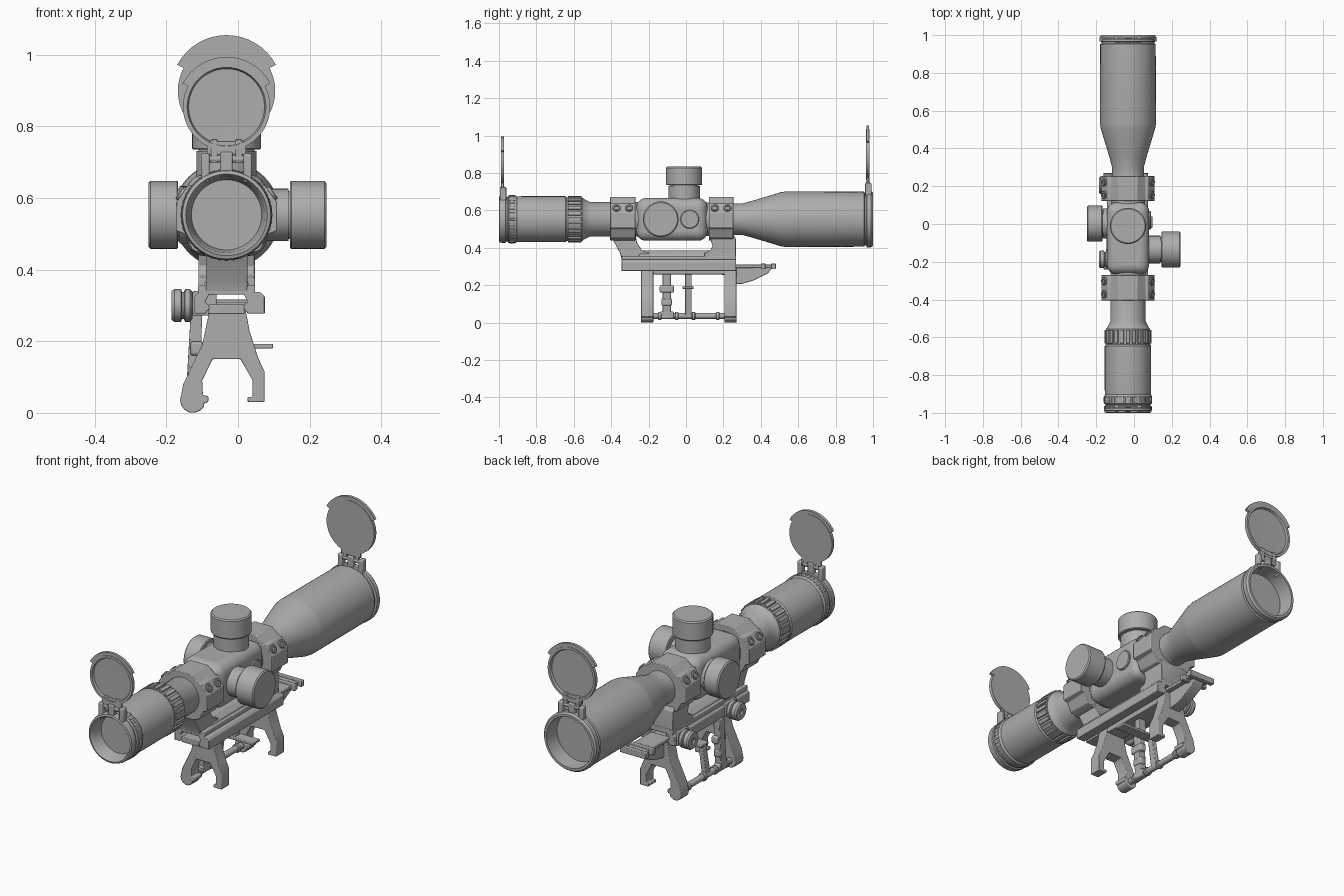
import bpy, bmesh, math
from mathutils import Vector, Matrix

if "Cube" in bpy.data.objects:
    bpy.data.objects.remove(bpy.data.objects["Cube"])

CX, CZ = -0.032, 0.553          # optical axis
grey = bpy.data.materials.new("matte grey")
grey.diffuse_color = (0.42, 0.42, 0.42, 1)
grey.use_nodes = True
grey.node_tree.nodes["Principled BSDF"].inputs["Base Color"].default_value = grey.diffuse_color


def finish(name, bm, bevel=0.0):
    bmesh.ops.remove_doubles(bm, verts=bm.verts, dist=1e-5)
    bmesh.ops.recalc_face_normals(bm, faces=bm.faces)
    me = bpy.data.meshes.new(name)
    bm.to_mesh(me)
    bm.free()
    me.materials.append(grey)
    ob = bpy.data.objects.new(name, me)
    bpy.context.collection.objects.link(ob)
    if bevel:
        m = ob.modifiers.new("edge", 'BEVEL')
        m.width, m.segments, m.limit_method = bevel, 2, 'ANGLE'
    return ob


def lathe(name, prof, direction, origin=(0, 0, 0), n=48):
    """Spin (radius, distance) points about a direction through origin."""
    bm = bmesh.new()
    d = Vector(direction).normalized()
    u = d.orthogonal().normalized()
    o = Vector(origin)
    vs = [bm.verts.new(o + d * t + u * r) for r, t in prof]
    es = [bm.edges.new(p) for p in zip(vs, vs[1:])]
    bmesh.ops.spin(bm, geom=vs + es, cent=o, axis=d, angle=2 * math.pi, steps=n, use_merge=True)
    return finish(name, bm)


def rod(name, r, a, b, n=32, c=0.004):
    a, b = Vector(a), Vector(b)
    l = (b - a).length
    return lathe(name, [(0, 0), (r - c, 0), (r, c), (r, l - c), (r - c, l), (0, l)], b - a, a, n)


def prism(name, pts, a, b, axis='y', bevel=0.003):
    """Extrude a side outline: (x, z) points along y or (y, z) points along x."""
    bm = bmesh.new()
    put = (lambda p, t: (p[0], t, p[1])) if axis == 'y' else (lambda p, t: (t, p[0], p[1]))
    lo = [bm.verts.new(put(p, a)) for p in pts]
    hi = [bm.verts.new(put(p, b)) for p in pts]
    bm.faces.new(lo)
    bm.faces.new(hi[::-1])
    for i in range(len(pts)):
        j = (i + 1) % len(pts)
        bm.faces.new((lo[i], lo[j], hi[j], hi[i]))
    return finish(name, bm, bevel)


def box(name, x, y, z, bevel=0.003):
    return prism(name, [(x[0], z[0]), (x[1], z[0]), (x[1], z[1]), (x[0], z[1])], y[0], y[1], 'y', bevel)


def ribs(name, count, r, y0, y1, w, h):
    """Grip ribs around the tube."""
    bm = bmesh.new()
    for i in range(count):
        rot = Matrix.Rotation(2 * math.pi * i / count, 4, 'Y')
        m = (Matrix.Translation((CX, (y0 + y1) / 2, CZ)) @ rot @ Matrix.Translation((0, 0, r))
             @ Matrix.Diagonal((w, y1 - y0, h, 1)))
        bmesh.ops.create_cube(bm, size=1, matrix=m)
    me = finish(name, bm, 0.002)
    return me


# Main tube: eyepiece, tube, cone, objective, with recessed lenses at both ends
lathe("scope_tube", [
    (0, -.93), (.098, -.93), (.106, -.985), (.114, -1), (.123, -.997), (.126, -.985), (.126, -.965),
    (.12, -.962), (.12, -.955), (.126, -.95), (.127, -.93), (.126, -.91), (.121, -.903), (.123, -.88),
    (.123, -.645), (.117, -.637), (.117, -.555), (.108, -.545), (.093, -.515), (.092, -.3), (.09, .1),
    (.084, .26), (.084, .3), (.1, .36), (.144, .505), (.148, .53), (.147, .952), (.14, .956),
    (.14, .964), (.15, .967), (.15, .99), (.142, 1), (.13, 1), (.125, .92), (0, .92)],
    (0, 1, 0), (CX, 0, CZ), 64)
ribs("zoom_ring_ribs", 24, .118, -.632, -.56, .02, .014)
ribs("focus_ring_ribs", 40, .1255, -.946, -.914, .012, .006)


# Flip-up lens caps, inner dish facing outward
def flip_cap(tag, y, s, zc, r, rl, ring_r):
    t = .009
    lathe(tag + "_cap_disc", [(0, -t), (r, -t), (r, t), (r - .012, t), (r - .016, -.002), (0, -.004)],
          (0, s, 0), (CX, y, zc), 48)
    arc = [math.radians(28 + 124 * i / 16) for i in range(17)]
    pts = [(CX + rl * math.cos(a), zc + rl * math.sin(a)) for a in arc]
    pts += [(CX + (r - .006) * math.cos(a), zc + (r - .006) * math.sin(a)) for a in arc[::-1]]
    prism(tag + "_cap_lug", pts, y - .007, y + .007, 'y', 0)
    zt = CZ + ring_r
    zb = zc - r
    for i, dx in enumerate((-.059, .059)):
        x = CX + dx
        box(f"{tag}_hinge_prong_{i}", (x - .012, x + .012), (y - .014, y + .02 * 1), (zt - .035, zt + .045), .005)
        k = CX + dx * .58
        box(f"{tag}_cap_arm_{i}", (k - .01, k + .01), (y - .008, y + .008), (zt + .02, zb + .03))
    box(tag + "_hinge_knuckle", (CX - .017, CX + .017), (y - .013, y + .013), (zt - .02, zt + .05), .005)
    rod(tag + "_hinge_pin", .01, (CX - .07, y, zt + .03), (CX + .07, y, zt + .03), 16, .002)
    box(tag + "_cap_neck", (CX - .055, CX + .055), (y - .007, y + .007), (zb - .012, zb + .025))


flip_cap("eyepiece", -.981, -1, .855, .122, .139, .126)
flip_cap("objective", .972, 1, .899, .136, .156, .148)

# Turret housing and turrets
box("turret_housing", (CX - .112, CX + .112), (-.265, .115), (.438, .666), 0)
m = bpy.data.objects["turret_housing"].modifiers.new("round", 'BEVEL')
m.width, m.segments = .05, 6


def turret(name, direction, origin, r1, r2, start, mid, end):
    lathe(name, [(0, start), (r1, start), (r1, mid - .004), (r1 - .006, mid - .004), (r1 - .006, mid), (r2 - .003, mid),
                 (r2, mid + .004), (r2, end - .006), (r2 - .006, end), (0, end)], direction, origin)


turret("elevation_turret", (0, 0, 1), (CX, -.01, 0), .084, .096, .62, .735, .834)
turret("windage_turret", (1, 0, 0), (0, -.135, CZ), .073, .095, .04, .145, .247)
turret("parallax_turret", (-1, 0, 0), (0, .002, CZ), .08, .095, .1, .167, .25)
rod("housing_side_plug", .05, (.05, .02, CZ), (.09, .02, CZ), 32)

# Scope rings with diagonal screw flanges
half = [(.05, .672), (.092, .637), (.106, .637), (.141, .588), (.141, .508), (.118, .50), (.095, .455), (.06, .44)]
outline = [(CX + x, z) for x, z in half] + [(CX - x, z) for x, z in half[::-1]]
for tag, y0, y1 in (("front", -.405, -.27), ("rear", .122, .254)):
    prism(tag + "_scope_ring", outline, y0, y1)
    yc = (y0 + y1) / 2
    for s in (-1, 1):
        for dy in (-.034, .034):
            c = Vector((CX + s * .123, yc + dy, .61))
            d = Vector((s * .82, 0, .57))
            lathe(f"{tag}_ring_screw", [(0, -.01), (.021, -.01), (.021, .008), (.018, .011), (.011, .011),
                                        (.011, .004), (0, .004)], d, c, 20)

# Mount legs: front one raked, rear one upright
prism("front_leg", [(-.405, .47), (-.27, .47), (-.262, .43), (-.235, .385), (-.2, .375), (-.2, .34), (-.345, .34), (-.352, .37)],
      CX - .058, CX + .058, 'x')
prism("rear_leg", [(.122, .47), (.254, .47), (.266, .45), (.266, .34), (.1, .34), (.1, .375), (.13, .385), (.142, .41)],
      CX - .079, CX + .079, 'x')

# Base rail and clamp jaws
prism("base_spine", [(CX - .07, .335), (CX + .07, .335), (CX + .06, .365), (CX + .035, .385), (CX - .035, .385), (CX - .06, .365)],
      -.25, .16)
box("base_plate", (CX - .08, CX + .08), (-.345, .268), (.33, .357))
for s, out in ((1, .107), (-1, .09)):
    prism("clamp_jaw", [(CX + s * x, z) for x, z in ((.045, .337), (out - .012, .337), (out, .325), (out, .277),
                                                     (.06, .277), (.045, .295), (.06, .31))], -.345, .268)
box("lower_rail", (CX - .05, CX + .05), (-.345, .268), (.276, .303))

# Clamp knobs on the left
for i, y in enumerate((-.187, .205)):
    lathe(f"clamp_knob_{i}", [(0, .07), (.024, .07), (.024, .126), (.04, .128), (.046, .134), (.046, .148), (.038, .151),
                              (.038, .156), (.046, .159), (.046, .178), (.04, .186), (.015, .186), (.012, .178), (0, .178)],
          (-1, 0, 0), (0, y, .3), 28)
    box(f"clamp_block_{i}", (-.127, -.06), (y - .045, y + .045), (.272, .34))

# Forward rail extension with support wedge
box("rail_extension", (CX - .055, CX + .055), (.25, .48), (.294, .31))
for y in (.40, .455):
    box("extension_bar", (CX - .075, CX + .075), (y, y + .025), (.286, .316))
prism("extension_support", [(.25, .295), (.46, .295), (.44, .265), (.36, .225), (.3, .208), (.25, .205)], CX - .03, CX + .03, 'x')

# Saddle brackets with a hook foot and a rounded pivot foot
saddle = [(-.079, .29), (.021, .29), (.032, .23), (.056, .155), (.074, .115), (.074, .03), (.027, .03), (.027, .045), (.041, .045),
          (.041, .09), (.007, .15), (-.071, .15), (-.1, .09), (-.098, .05), (-.083, .047), (-.083, .03), (-.095, .026)]
saddle += [(-.126 + .036 * math.cos(a), .036 + .036 * math.sin(a))
           for a in [math.radians(-30 - 25 * i) for i in range(8)]]
saddle += [(-.153, .08), (-.1, .19)]
for tag, y0, y1 in (("front", -.24, -.175), ("rear", .205, .27)):
    prism(tag + "_saddle_bracket", saddle, y0, y1)
box("saddle_bridge", (-.079, .021), (-.24, .27), (.258, .285))

# Pivot rod, locking levers and release tab
rod("pivot_rod", .016, (-.126, -.23, .036), (-.126, .26, .036), 20)
for y in (-.15, -.06, .03, .16):
    rod("pivot_collar", .022, (-.126, y, .036), (-.126, y + .02, .036), 20)
lever = [(-.147, .03), (-.112, .03), (-.105, .11), (-.1, .28), (-.132, .28), (-.142, .11)]
prism("lock_lever", lever, -.125, -.08)
for z0, z1, w in ((.02, .06, .038), (.09, .13, .028), (.16, .2, .038)):
    x = -.13 + z0 * .08
    box("lever_pad", (x - .016, x + .02), (-.103 - w, -.103 + w), (z0, z1), .008)
prism("release_post", [(-.14, .03), (-.112, .03), (-.09, .19), (-.112, .19)], -.005, .03)
box("release_tab", (-.115, .098), (-.02, .04), (.18, .193))
box("tab_hanger", (-.05, -.01), (-.005, .03), (.185, .265))

# Smooth shading with sharp edges kept
for ob in bpy.context.collection.objects:
    ob.select_set(True)
    bpy.context.view_layer.objects.active = ob
bpy.ops.object.shade_smooth_by_angle(angle=math.radians(32))
